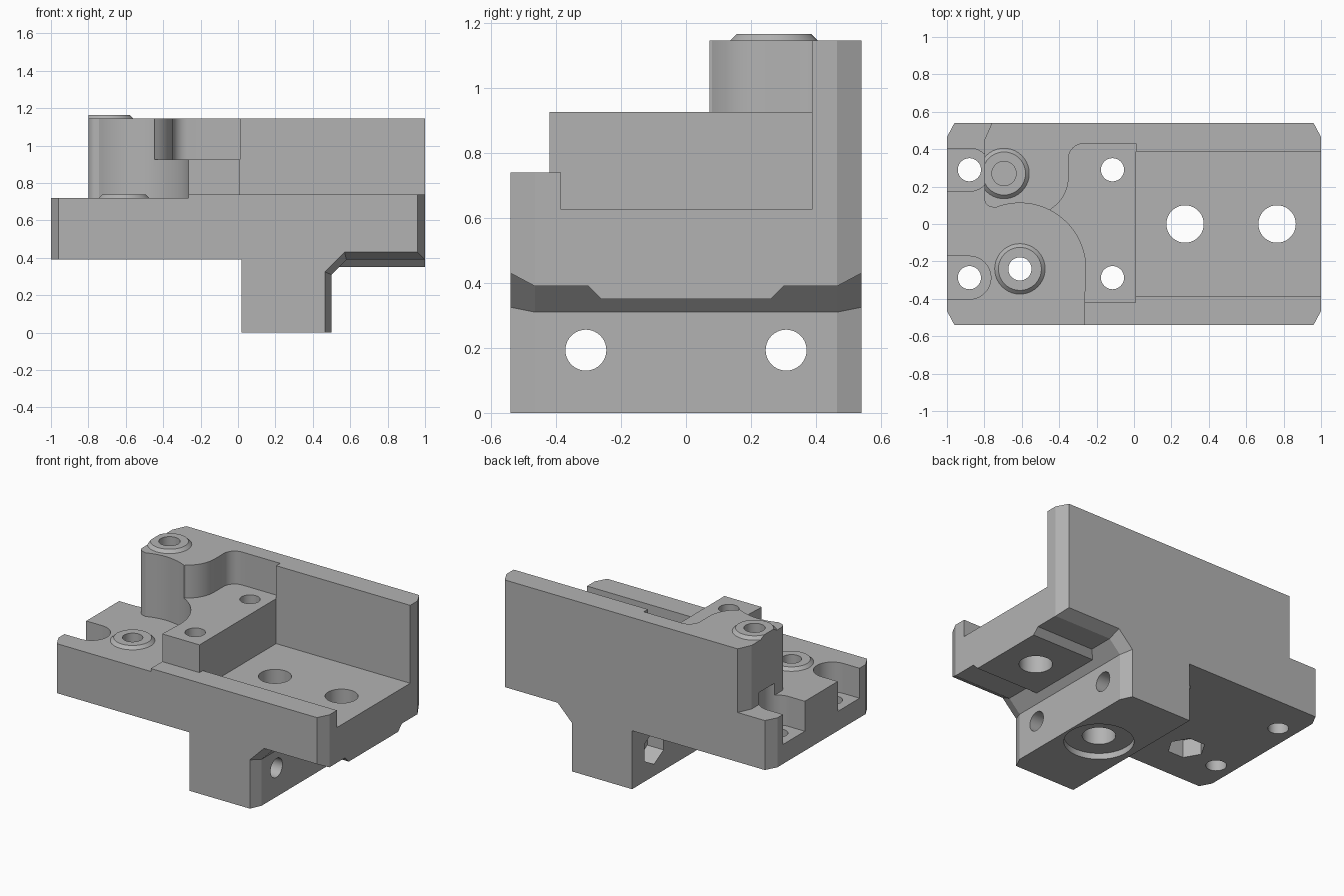
import bpy, bmesh, math
from mathutils import Vector

cube = bpy.data.objects.get("Cube")
if cube:
    bpy.data.objects.remove(cube, do_unlink=True)

grey = bpy.data.materials.new("grey metal")
grey.use_nodes = True
colour = (0.45, 0.45, 0.45, 1)
grey.diffuse_color = colour
grey.node_tree.nodes["Principled BSDF"].inputs["Base Color"].default_value = colour


def loft(name, axis, sections):
    """Closed solid through same-length profiles, each given as (position, points)."""
    place = {"x": lambda u, v, w: (w, u, v),
             "y": lambda u, v, w: (u, w, v),
             "z": lambda u, v, w: (u, v, w)}[axis]
    bm = bmesh.new()
    rings = [[bm.verts.new(place(u, v, w)) for u, v in pts] for w, pts in sections]
    n = len(rings[0])
    for a, b in zip(rings, rings[1:]):
        for i in range(n):
            j = (i + 1) % n
            bm.faces.new((a[i], a[j], b[j], b[i]))
    bm.faces.new(rings[0])
    bm.faces.new(rings[-1])
    bmesh.ops.recalc_face_normals(bm, faces=bm.faces)
    mesh = bpy.data.meshes.new(name)
    bm.to_mesh(mesh)
    bm.free()
    obj = bpy.data.objects.new(name, mesh)
    mesh.materials.append(grey)
    bpy.context.collection.objects.link(obj)
    return obj


def prism(name, axis, pts, lo, hi):
    return loft(name, axis, [(lo, pts), (hi, pts)])


def box(name, x0, x1, y0, y1, z0, z1):
    return prism(name, "z", [(x0, y0), (x1, y0), (x1, y1), (x0, y1)], z0, z1)


def arc(cx, cy, r, start, end, n):
    angles = [math.radians(start + (end - start) * i / n) for i in range(n + 1)]
    return [(cx + r * math.cos(a), cy + r * math.sin(a)) for a in angles]


def ring(cx, cy, r, n=40, turn=0):
    return arc(cx, cy, r, turn, turn + 360, n)[:-1]


def boolean(target, tool, operation="DIFFERENCE"):
    tool.hide_render = True
    mod = target.modifiers.new(tool.name, "BOOLEAN")
    mod.object, mod.operation, mod.solver = tool, operation, "EXACT"
    bpy.context.view_layer.objects.active = target
    bpy.ops.object.modifier_apply(modifier=mod.name)
    bpy.data.objects.remove(tool, do_unlink=True)


def boss(cx, cy, z):
    return loft("boss", "z", [(z - 0.05, ring(cx, cy, 0.135)), (z, ring(cx, cy, 0.135)),
                              (z + 0.02, ring(cx, cy, 0.115))])


def hole(axis, u, v, r, lo, hi, n=40, turn=0):
    boolean(body, prism("hole", axis, ring(u, v, r, n, turn), lo, hi))


BOSS_LOW = (-0.61, -0.24)
BOSS_HIGH = (-0.695, 0.27)
TOP = 1.145

# Block with chamfered corners
corner = [(1, 0.465), (0.96, 0.54), (-0.96, 0.54), (-1, 0.465)]
body = prism("carriage_body", "z", corner + [(x, -y) for x, y in reversed(corner)], 0.35, TOP)

# Underside: raised left half, centre rib and chamfered edges on the right
boolean(body, box("left_underside", -1.1, 0.02, -0.6, 0.6, 0.2, 0.39))
side = [(-0.21, 0.3), (-0.30, 0.39), (-0.465, 0.39), (-0.54, 0.43), (-0.6, 0.462), (-0.6, 0.3)]
for s in (1, -1):
    boolean(body, prism("rib_side", "x", [(s * y, z) for y, z in side], 0.02, 1.1))

# Leg with chamfered corners and a sloped web
inner = [(0.02, 0), (0.5, 0), (0.5, 0.31), (0.62, 0.43), (0.02, 0.43)]
outer = [(0.02, 0), (0.465, 0), (0.465, 0.325), (0.57, 0.43), (0.02, 0.43)]
leg = loft("leg", "y", [(-0.54, outer), (-0.465, inner), (0.465, inner), (0.54, outer)])
boolean(body, leg, "UNION")

# Low front wall and right-hand channel
boolean(body, box("front_wall_top", -0.4, 1.1, -0.6, -0.42, 0.74, 1.3))
boolean(body, box("front_wall_inside", 0.01, 1.1, -0.45, -0.37, 0.74, 1.3))
boolean(body, box("channel", 0.01, 1.1, -0.385, 0.388, 0.625, 1.3))

# Middle block top, leaving the tall back wall and pillar
block = ([(0.01, 0.43)] + arc(-0.27, 0.35, 0.08, 90, 180, 8)
         + arc(-0.55, 0.25, 0.2, 0, -58, 8) + [(-0.5, -0.05), (-0.5, -0.47), (0.01, -0.47)])
boolean(body, prism("block_top", "z", block, 0.925, 1.3))

# Pillar boss, then the low left deck with its round recess
boolean(body, boss(*BOSS_HIGH, TOP), "UNION")
deck = ([(-1.1, 0.65), (-0.71, 0.65), (-0.757, 0.545), (-0.8, 0.45)]
        + arc(-0.755, 0.135, 0.045, 180, 260, 6) + arc(*BOSS_LOW, 0.352, 112, 0, 32)
        + [(-0.265, -0.4), (-0.265, -0.65), (-1.1, -0.65)])
boolean(body, prism("left_deck", "z", deck, 0.72, 1.3))
boolean(body, boss(*BOSS_LOW, 0.72), "UNION")

# Open slots and screw holes
for y in (-0.287, 0.29):
    slot = [(-1.1, y - 0.115)] + arc(-0.88, y, 0.115, -90, 90, 20) + [(-1.1, y + 0.115)]
    boolean(body, prism("slot", "z", slot, 0.52, 0.8))
    hole("z", -0.88, y, 0.062, 0.2, 0.6)
    hole("z", -0.115, y, 0.062, 0.2, 1.3)

# Boss holes and nut pocket
hole("z", *BOSS_HIGH, 0.065, 0.85, 1.3)
hole("z", *BOSS_LOW, 0.062, 0.2, 1.3)
hole("z", *BOSS_LOW, 0.115, 0.2, 0.51, 6)

# Large vertical holes, one with a counterbore under the leg
hole("z", 0.273, 0, 0.1, -0.1, 1)
hole("z", 0.273, 0, 0.21, -0.1, 0.04)
hole("z", 0.765, 0, 0.1, 0.2, 1)

# Cross holes in the leg with nut pockets
for y in (-0.308, 0.308):
    hole("x", y, 0.193, 0.063, -0.1, 0.7)
    hole("x", y, 0.193, 0.115, -0.1, 0.14, 6, 30)

body.select_set(True)
bpy.context.view_layer.objects.active = body
bpy.ops.object.shade_smooth_by_angle(angle=math.radians(20))
